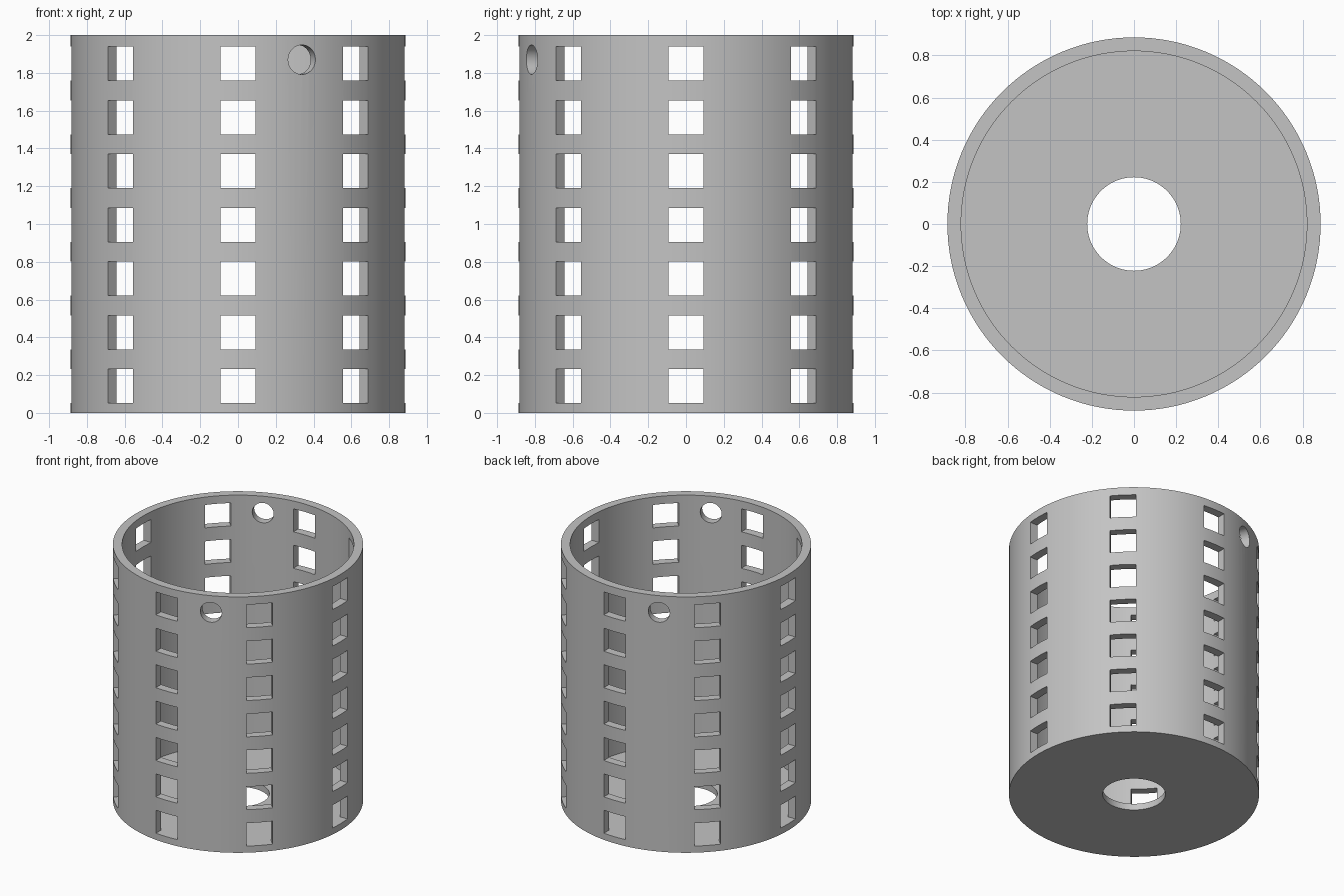
import bpy, bmesh
from math import radians
from mathutils import Matrix

cube = bpy.data.objects.get("Cube")
if cube:
    bpy.data.objects.remove(cube, do_unlink=True)

OUTER, INNER, DRAIN, FLOOR, HEIGHT = 0.886, 0.821, 0.222, 0.05, 2.0
SEGMENTS = 128
WIN_W, WIN_H, PITCH, FIRST = 0.186, 0.18, 0.2845, 0.1415
WALL_MID = (OUTER + INNER) / 2

grey = bpy.data.materials.new("plain grey")
grey.use_nodes = True
colour = (0.55, 0.55, 0.55, 1)
grey.diffuse_color = colour
grey.node_tree.nodes["Principled BSDF"].inputs["Base Color"].default_value = colour


def make_object(name, bm):
    bmesh.ops.recalc_face_normals(bm, faces=bm.faces)
    mesh = bpy.data.meshes.new(name)
    bm.to_mesh(mesh)
    bm.free()
    mesh.materials.append(grey)
    obj = bpy.data.objects.new(name, mesh)
    bpy.context.collection.objects.link(obj)
    return obj


# Cup: closed wall and floor profile spun around z
bm = bmesh.new()
profile = [(DRAIN, 0), (OUTER, 0), (OUTER, HEIGHT),
           (INNER, HEIGHT), (INNER, FLOOR), (DRAIN, FLOOR)]
verts = [bm.verts.new((r, 0, z)) for r, z in profile]
edges = [bm.edges.new((v, verts[i - 1])) for i, v in enumerate(verts)]
bmesh.ops.spin(bm, geom=verts + edges, cent=(0, 0, 0), axis=(0, 0, 1),
               angle=radians(360), steps=SEGMENTS, use_merge=True)
bmesh.ops.remove_doubles(bm, verts=bm.verts, dist=1e-5)
cup = make_object("perforated_cup", bm)

# Cutters: eight columns of square windows
bm = bmesh.new()
for column in range(8):
    turn = Matrix.Rotation(radians(45 * column), 4, "Z")
    for row in range(7):
        place = Matrix.Translation((WALL_MID, 0, FIRST + PITCH * row))
        size = Matrix.Diagonal((0.3, WIN_W, WIN_H, 1))
        bmesh.ops.create_cube(bm, size=1, matrix=turn @ place @ size)

# Cutters: two opposite round holes near the rim
for angle in (-67.5, 112.5):
    place = (Matrix.Rotation(radians(angle), 4, "Z")
             @ Matrix.Translation((WALL_MID, 0, 1.87))
             @ Matrix.Rotation(radians(90), 4, "Y"))
    bmesh.ops.create_cone(bm, cap_ends=True, segments=48, radius1=0.078,
                          radius2=0.078, depth=0.3, matrix=place)
cutter = make_object("hole_cutter", bm)
cutter.hide_render = True

# Cut the holes, then drop the helper
cut = cup.modifiers.new("holes", "BOOLEAN")
cut.operation = "DIFFERENCE"
cut.solver = "EXACT"
cut.object = cutter
bpy.ops.object.select_all(action="DESELECT")
bpy.context.view_layer.objects.active = cup
cup.select_set(True)
bpy.ops.object.modifier_apply(modifier=cut.name)
bpy.data.objects.remove(cutter, do_unlink=True)
bpy.ops.object.shade_smooth_by_angle(angle=radians(30))
